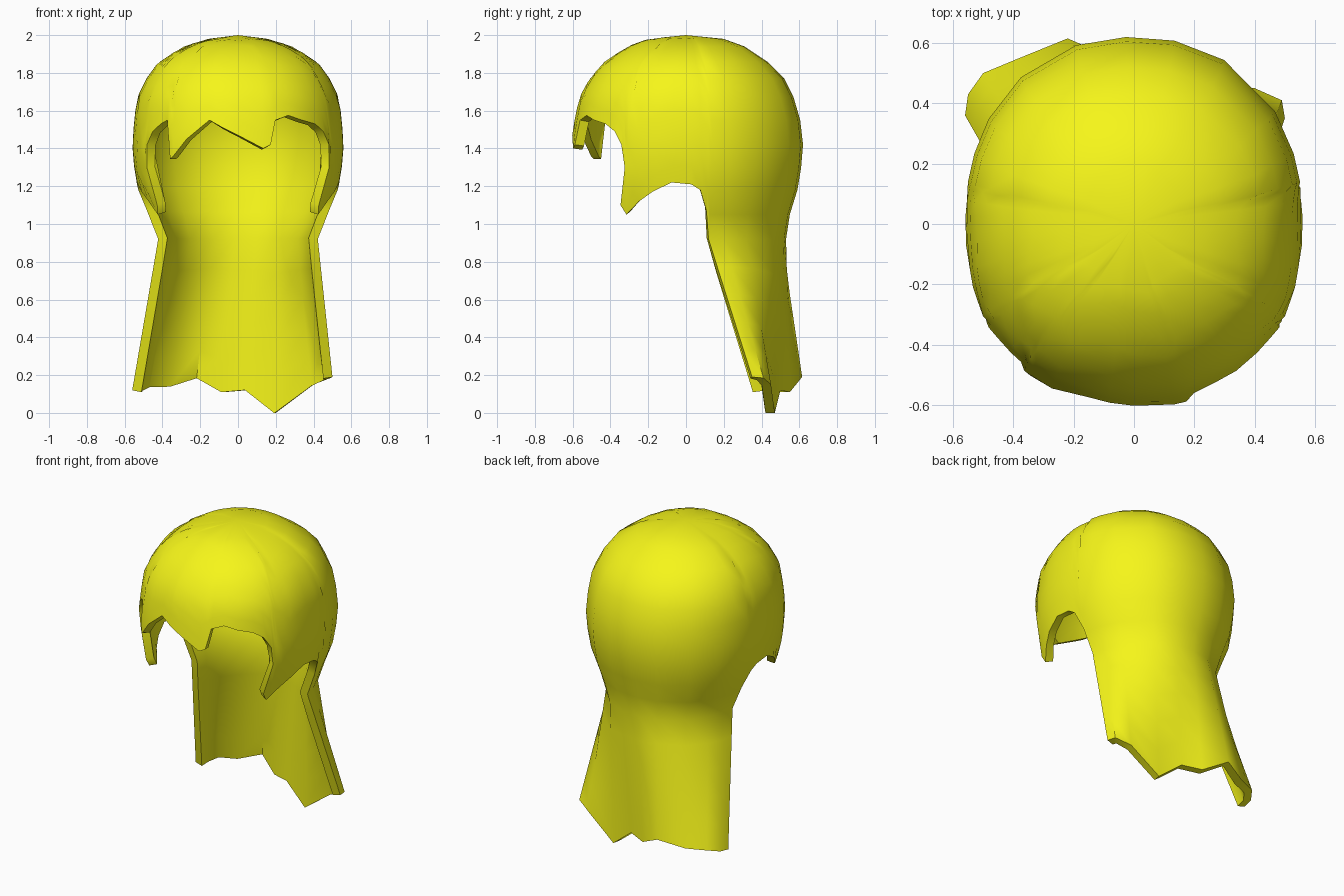
import bpy, bmesh, math
from mathutils import Vector

if "Cube" in bpy.data.objects:
    bpy.data.objects.remove(bpy.data.objects["Cube"])

# Head profile: height, half width, front depth, back depth
PROFILE = [(2.0, 0, 0, 0), (1.98, .16, .20, .20), (1.94, .29, .31, .31),
           (1.86, .42, .43, .43), (1.77, .485, .51, .52), (1.67, .535, .565, .57),
           (1.55, .55, .59, .605), (1.42, .56, .61, .62), (1.30, .55, .61, .61),
           (1.18, .53, .61, .59), (1.05, .48, .61, .55), (.92, .43, .60, .53)]
ROWS = len(PROFILE) - 1
TAIL_ROWS = 5

# Lower hairline: azimuth in degrees (-90 is the front), height
FRINGE = [(-131, 1.55), (-128.5, 1.345), (-126, 1.36), (-117, 1.45), (-104, 1.55),
          (-97, 1.51), (-90, 1.47), (-78, 1.40), (-74, 1.42), (-71, 1.55),
          (-63, 1.575), (-54, 1.55)]
SIDE = [(-44, 1.53), (-37, 1.49), (-32, 1.42), (-30, 1.30), (-28, 1.10), (-23, 1.05),
        (-18, 1.12), (-12.6, 1.17), (-5, 1.22), (2, 1.21), (6, 1.18), (9.5, 1.07)]

# Back curtain: azimuth where it leaves the head, ragged lower end
CURTAIN = [(11.2, (.50, .35, .19)), (20, (.49, .41, .185)), (35, (.40, .45, .15)),
           (60, (.20, .47, 0)), (78, (.05, .50, .12)), (92, (-.07, .55, .11)),
           (108, (-.22, .615, .19)), (130, (-.38, .55, .15)), (148, (-.50, .50, .15)),
           (160, (-.55, .43, .13)), (168.8, (-.56, .36, .12))]


def profile_index(z):
    for i in range(ROWS):
        z0, z1 = PROFILE[i][0], PROFILE[i + 1][0]
        if z >= z1:
            return i + (z0 - z) / (z0 - z1)
    return ROWS


def spow(v, p):
    return math.copysign(abs(v) ** p, v)


def head_point(azimuth, u):
    i = min(int(u), ROWS - 1)
    z, w, front, back = (a + (b - a) * (u - i) for a, b in zip(PROFILE[i], PROFILE[i + 1]))
    # Sideburn tips sweep forward
    c, s = math.cos(math.radians(azimuth)), math.sin(math.radians(azimuth))
    if s < 0 and z < 1.25:
        azimuth -= math.copysign(30 * (1.25 - z), c)
        c, s = math.cos(math.radians(azimuth)), math.sin(math.radians(azimuth))
    return Vector((w * spow(c, .91), (back if s > 0 else front) * spow(s, .91), z))


left_side = [(-180 - a, z) for a, z in reversed(SIDE)]
columns = [(a, z, None) for a, z in left_side + FRINGE + SIDE]
columns += [(a, .92, end) for a, end in CURTAIN]

# Shell surface, column by column from the crown
bm = bmesh.new()
crown = bm.verts.new((0, 0, 2))
grid = []
for azimuth, z, end in columns:
    bottom = profile_index(z)
    pts = [head_point(azimuth, bottom * k / ROWS) for k in range(1, ROWS + 1)]
    if end:
        nape = pts[-1]
        pts += [nape.lerp(Vector(end), k / TAIL_ROWS) for k in range(1, TAIL_ROWS + 1)]
    grid.append([bm.verts.new(p) for p in pts])
for i, a in enumerate(grid):
    b = grid[(i + 1) % len(grid)]
    bm.faces.new((crown, a[0], b[0]))
    for k in range(min(len(a), len(b)) - 1):
        bm.faces.new((a[k], a[k + 1], b[k + 1], b[k]))
mesh = bpy.data.meshes.new("hair")
bm.to_mesh(mesh)
bm.free()
hair = bpy.data.objects.new("hair", mesh)
bpy.context.collection.objects.link(hair)
bpy.context.view_layer.objects.active = hair
hair.select_set(True)

# Hair thickness, grown inward
shell = hair.modifiers.new("thickness", 'SOLIDIFY')
shell.thickness = .05
shell.offset = -1
bpy.ops.object.modifier_apply(modifier=shell.name)
bpy.ops.object.shade_smooth_by_angle(angle=math.radians(50))

# Yellow colour
mat = bpy.data.materials.new("yellow")
mat.diffuse_color = (.92, .92, .01, 1)
mat.use_nodes = True
mat.node_tree.nodes["Principled BSDF"].inputs["Base Color"].default_value = mat.diffuse_color
hair.data.materials.append(mat)
